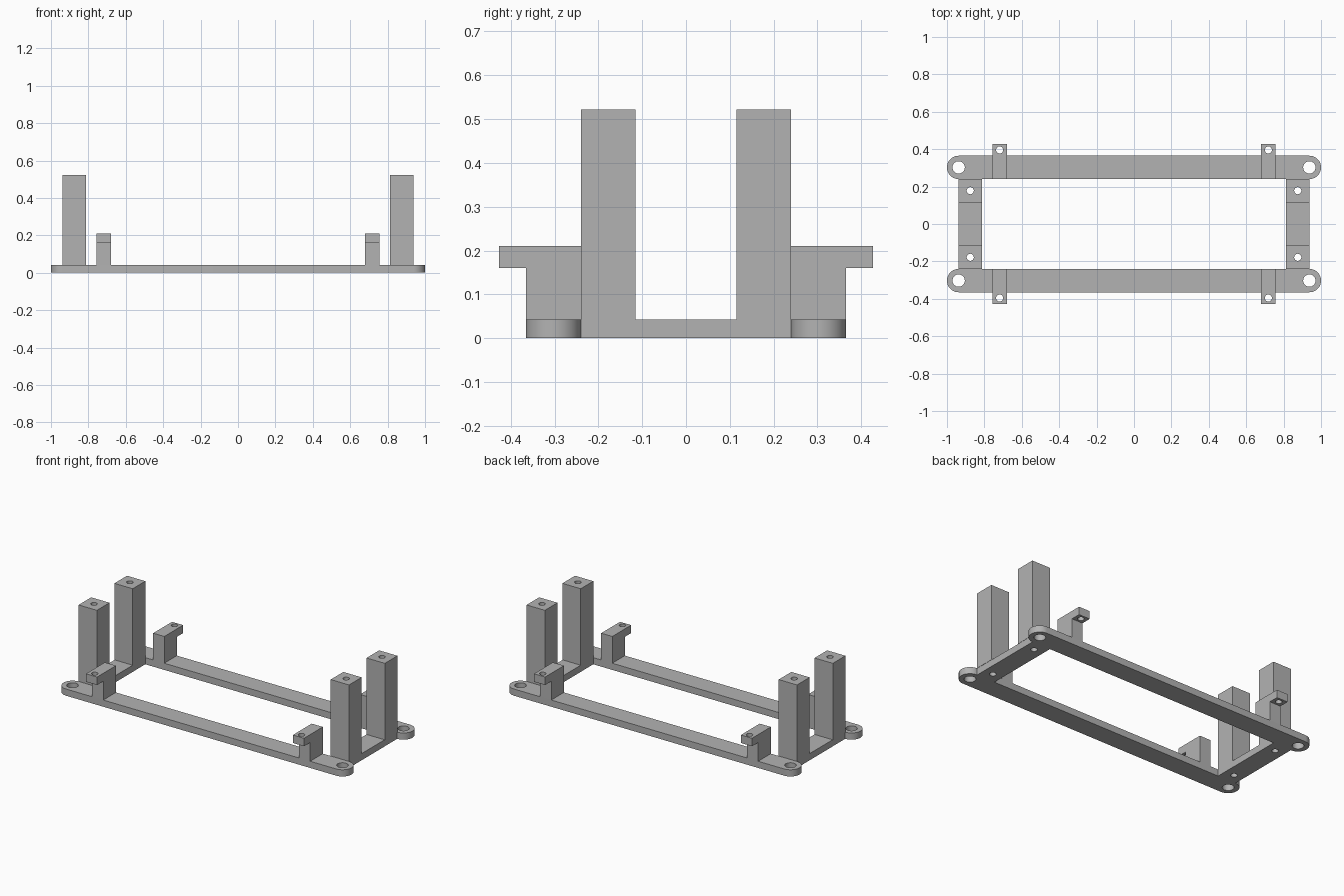
import bpy, bmesh, math
from mathutils import Vector
from mathutils.geometry import tessellate_polygon

cube = bpy.data.objects.get("Cube")
if cube:
    bpy.data.objects.remove(cube, do_unlink=True)

grey = bpy.data.materials.new("plain grey")
grey.use_nodes = True
colour = (0.45, 0.45, 0.45, 1)
grey.diffuse_color = colour
grey.node_tree.nodes["Principled BSDF"].inputs["Base Color"].default_value = colour

# Shared dimensions
PLATE = 0.042                      # plate thickness
IN_Y, OUT_Y = 0.24, 0.365          # inner and outer edge of the long rails
IN_X, OUT_X = 0.812, 0.939         # inner and outer edge of the end bars
RAIL_Y, EAR_R = (IN_Y + OUT_Y) / 2, (OUT_Y - IN_Y) / 2
EAR_X = 1 - EAR_R
POST_X, POST_Y = (IN_X + OUT_X) / 2, 0.178
PIN_R = 0.019
SIGNS = [(sx, sy) for sx in (-1, 1) for sy in (-1, 1)]


def arc(cx, cy, r, start=0, sweep=360, n=32):
    count = n if sweep == 360 else n + 1
    angles = [math.radians(start + sweep * i / n) for i in range(count)]
    return [(cx + r * math.cos(a), cy + r * math.sin(a)) for a in angles]


def rect(x0, x1, y0, y1):
    return [(x0, y0), (x1, y0), (x1, y1), (x0, y1)]


def prism(name, z0, z1, *loops):
    """Extrude an outline, with any further loops as through holes."""
    flat = [p for loop in loops for p in loop]
    tris = tessellate_polygon([[Vector((x, y, 0)) for x, y in l] for l in loops])
    bm = bmesh.new()
    low, high = [[bm.verts.new((x, y, z)) for x, y in flat] for z in (z0, z1)]
    for t in tris:
        bm.faces.new([high[i] for i in t])
        bm.faces.new([low[i] for i in reversed(t)])
    first = 0
    for loop in loops:
        n = len(loop)
        for i in range(n):
            a, b = first + i, first + (i + 1) % n
            bm.faces.new((low[a], low[b], high[b], high[a]))
        first += n
    bmesh.ops.recalc_face_normals(bm, faces=bm.faces)
    mesh = bpy.data.meshes.new(name)
    bm.to_mesh(mesh)
    bm.free()
    mesh.materials.append(grey)
    obj = bpy.data.objects.new(name, mesh)
    bpy.context.collection.objects.link(obj)
    bpy.ops.object.select_all(action="DESELECT")
    obj.select_set(True)
    bpy.context.view_layer.objects.active = obj
    bpy.ops.object.shade_smooth_by_angle()
    return obj


# Base frame: rounded ears at the corners, open middle, screw and post holes
outline = (arc(EAR_X, -RAIL_Y, EAR_R, -90, 180) + arc(EAR_X, RAIL_Y, EAR_R, -90, 180)
           + arc(-EAR_X, RAIL_Y, EAR_R, 90, 180) + arc(-EAR_X, -RAIL_Y, EAR_R, 90, 180))
holes = [rect(-IN_X, IN_X, -IN_Y, IN_Y)]
for sx, sy in SIGNS:
    holes.append(arc(sx * EAR_X, sy * RAIL_Y, 0.033))
    holes.append(arc(sx * POST_X, sy * POST_Y, PIN_R))
prism("base_frame", 0, PLATE, outline, *holes)

for sx, sy in SIGNS:
    side = ("back" if sy > 0 else "front") + ("_left" if sx > 0 else "_right")
    # Tall post with a bore down its middle
    prism("post_" + side, PLATE, 0.522,
          rect(sx * IN_X, sx * OUT_X, sy * 0.115, sy * IN_Y),
          arc(sx * POST_X, sy * POST_Y, PIN_R))
    # Short bracket: upright on the rail, and a drilled tab overhanging outward
    x0, x1 = sx * 0.68, sx * 0.757
    prism("bracket_upright_" + side, PLATE, 0.16, rect(x0, x1, sy * IN_Y, sy * OUT_Y))
    prism("bracket_tab_" + side, 0.16, 0.21, rect(x0, x1, sy * IN_Y, sy * 0.427),
          arc((x0 + x1) / 2, sy * 0.396, PIN_R))
